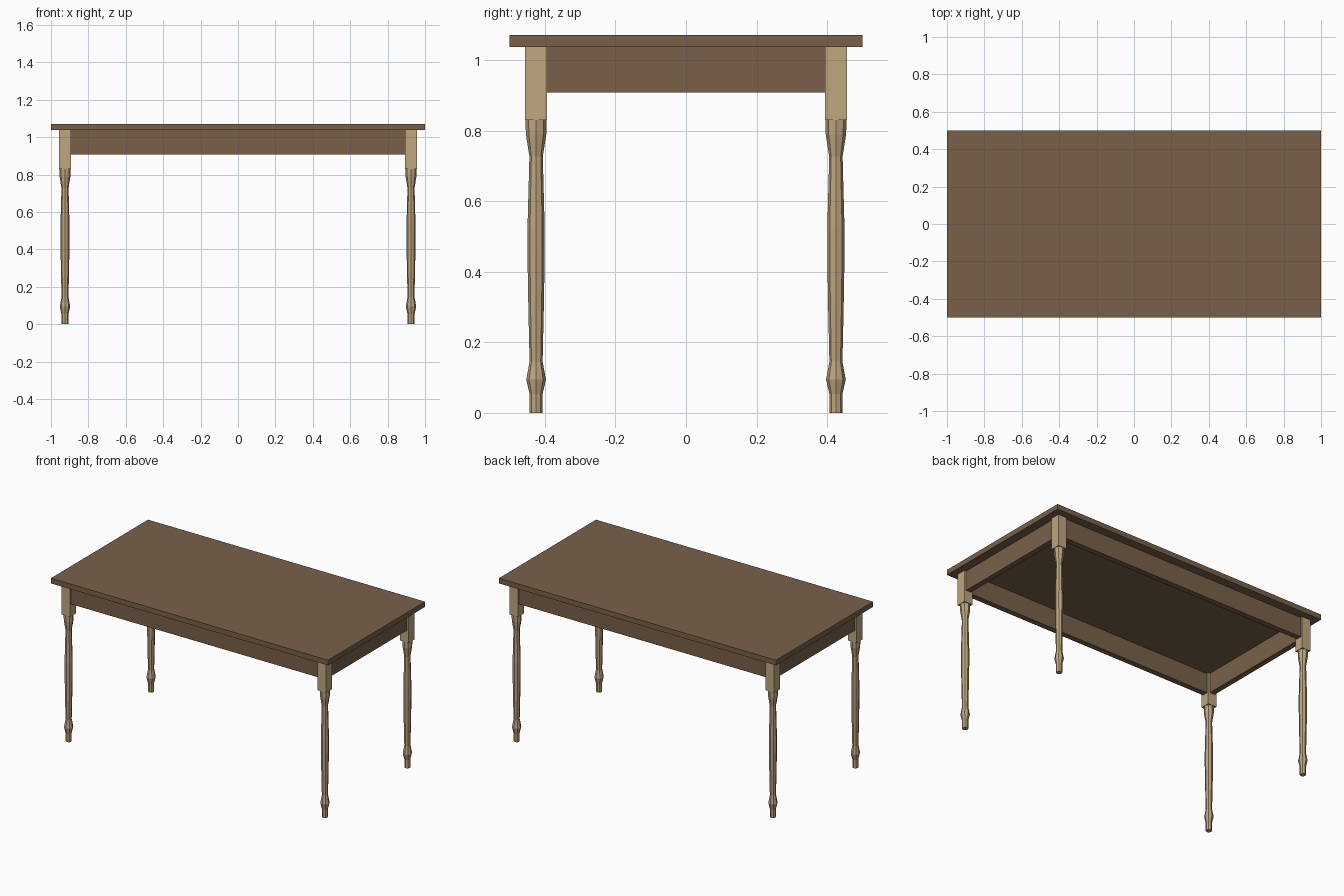
import bpy, bmesh, math

if "Cube" in bpy.data.objects:
    bpy.data.objects.remove(bpy.data.objects["Cube"])


def material(name, rgb):
    m = bpy.data.materials.new(name)
    m.diffuse_color = (*rgb, 1)
    m.use_nodes = True
    m.node_tree.nodes["Principled BSDF"].inputs["Base Color"].default_value = m.diffuse_color
    return m


brown = material("brown wood", (0.190, 0.118, 0.066))
tan = material("pale wood", (0.520, 0.385, 0.212))


def finish(name, bm, mat):
    bmesh.ops.recalc_face_normals(bm, faces=bm.faces)
    me = bpy.data.meshes.new(name)
    bm.to_mesh(me)
    bm.free()
    me.materials.append(mat)
    ob = bpy.data.objects.new(name, me)
    bpy.context.collection.objects.link(ob)
    return ob


def box(name, x, y, z, mat):
    """Box from (min, max) ranges."""
    bm = bmesh.new()
    bmesh.ops.create_cube(bm, size=1)
    for v in bm.verts:
        v.co = [r[0] if c < 0 else r[1] for c, r in zip(v.co, (x, y, z))]
    return finish(name, bm, mat)


def turned(name, cx, cy, profile, sides, mat):
    """Lathed post from (radius, height) points, closed at both ends."""
    bm = bmesh.new()
    rings = [[bm.verts.new((cx + r * math.cos(2 * math.pi * i / sides),
                            cy + r * math.sin(2 * math.pi * i / sides), z))
              for i in range(sides)] for r, z in profile]
    for a, b in zip(rings, rings[1:]):
        for i in range(sides):
            j = (i + 1) % sides
            bm.faces.new((a[i], a[j], b[j], b[i]))
    bm.faces.new(rings[0])
    bm.faces.new(rings[-1])
    return finish(name, bm, mat)


TOP_Z, BLOCK_Z, APRON_Z = 1.037, 0.83, 0.908
LX, LY, H = 0.925, 0.425, 0.031      # leg centre and half block width
T = 0.018                            # half apron thickness

# Table top
box("table_top", (-1, 1), (-0.5, 0.5), (TOP_Z, 1.071), brown)

# Legs: square block above a turned post
profile = [(0.0185, 0), (0.0185, 0.054), (0.028, 0.094), (0.0185, 0.145),
           (0.022, 0.30), (0.0245, 0.45), (0.0245, 0.52), (0.021, 0.65),
           (0.019, 0.727), (0.029, 0.79), (0.030, BLOCK_Z)]
for sx, side in ((-1, "left"), (1, "right")):
    for sy, end in ((-1, "front"), (1, "back")):
        x, y = sx * LX, sy * LY
        box(f"{end}_{side}_leg_block", (x - H, x + H), (y - H, y + H),
            (BLOCK_Z, TOP_Z), tan)
        turned(f"{end}_{side}_leg_post", x, y, profile, 8, tan)

# Aprons between the leg blocks
for s, long_name, short_name in ((-1, "front", "left"), (1, "back", "right")):
    box(f"{long_name}_apron", (-LX + H, LX - H), (s * LY - T, s * LY + T),
        (APRON_Z, TOP_Z), brown)
    box(f"{short_name}_apron", (s * LX - T, s * LX + T), (-LY + H, LY - H),
        (APRON_Z, TOP_Z), brown)
